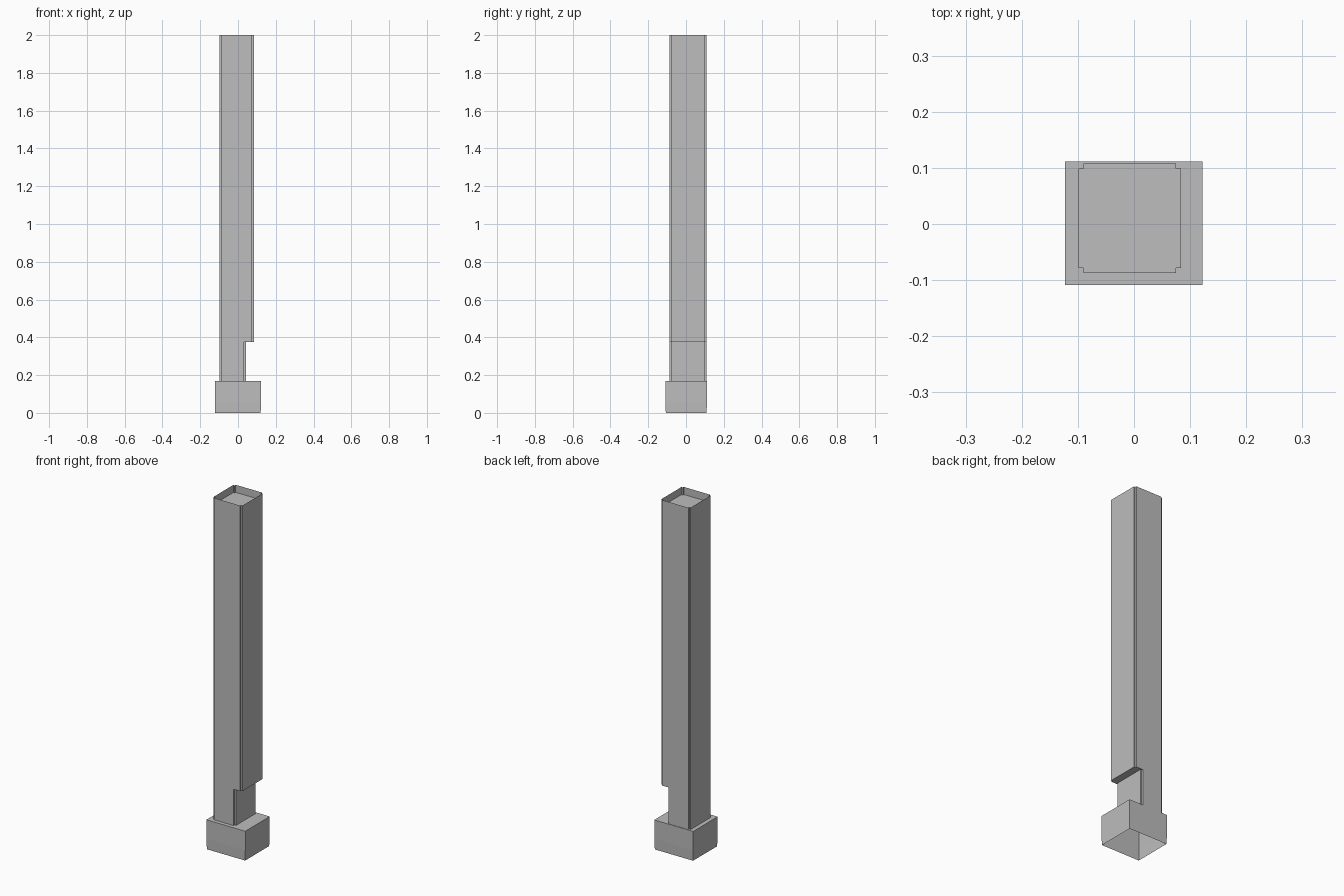
import bpy
import bmesh

cube = bpy.data.objects.get("Cube")
if cube:
    bpy.data.objects.remove(cube, do_unlink=True)

grey = bpy.data.materials.new("plain grey")
grey.use_nodes = True
colour = (0.51, 0.51, 0.51, 1)
grey.diffuse_color = colour
grey.node_tree.nodes["Principled BSDF"].inputs["Base Color"].default_value = colour


def rect(x0, x1, y0, y1):
    return [(x0, y0), (x1, y0), (x1, y1), (x0, y1)]


def notched(x0, x1, y0, y1, n=0.009):
    """Rectangle with a small square step cut out of each corner."""
    return [(x0 + n, y0), (x1 - n, y0), (x1 - n, y0 + n), (x1, y0 + n),
            (x1, y1 - n), (x1 - n, y1 - n), (x1 - n, y1), (x0 + n, y1),
            (x0 + n, y1 - n), (x0, y1 - n), (x0, y0 + n), (x0 + n, y0 + n)]


def loft(name, rings, cap_bottom=False, cap_ring=None):
    """Skin a stack of (outline, height) rings, optionally with flat caps."""
    bm = bmesh.new()
    loops = [[bm.verts.new((x, y, z)) for x, y in outline] for outline, z in rings]
    count = len(loops[0])
    for low, high in zip(loops, loops[1:]):
        for i in range(count):
            j = (i + 1) % count
            bm.faces.new((low[i], low[j], high[j], high[i]))
    if cap_bottom:
        bm.faces.new(loops[0][::-1])
    if cap_ring is not None:
        bm.faces.new(loops[cap_ring])
    mesh = bpy.data.meshes.new(name)
    bm.to_mesh(mesh)
    bm.free()
    mesh.materials.append(grey)
    obj = bpy.data.objects.new(name, mesh)
    bpy.context.collection.objects.link(obj)
    return obj


# Plinth, open underneath, with a barely narrower foot
foot = rect(-0.121, 0.12, -0.107, 0.109)
block = rect(-0.123, 0.122, -0.109, 0.111)
loft("plinth", [(foot, 0), (block, 0.06), (block, 0.168)], cap_ring=2)

# Narrow lower shaft, set back on the left side
lower = notched(-0.099, 0.042, -0.087, 0.108)
loft("lower_shaft", [(lower, 0.168), (lower, 0.375)])

# Tall upper shaft with thin rim walls around a sunken top
upper = notched(-0.099, 0.084, -0.087, 0.108)
loft("upper_shaft", [(upper, 0.375), (upper, 1.957), (upper, 2.0)],
     cap_bottom=True, cap_ring=1)
